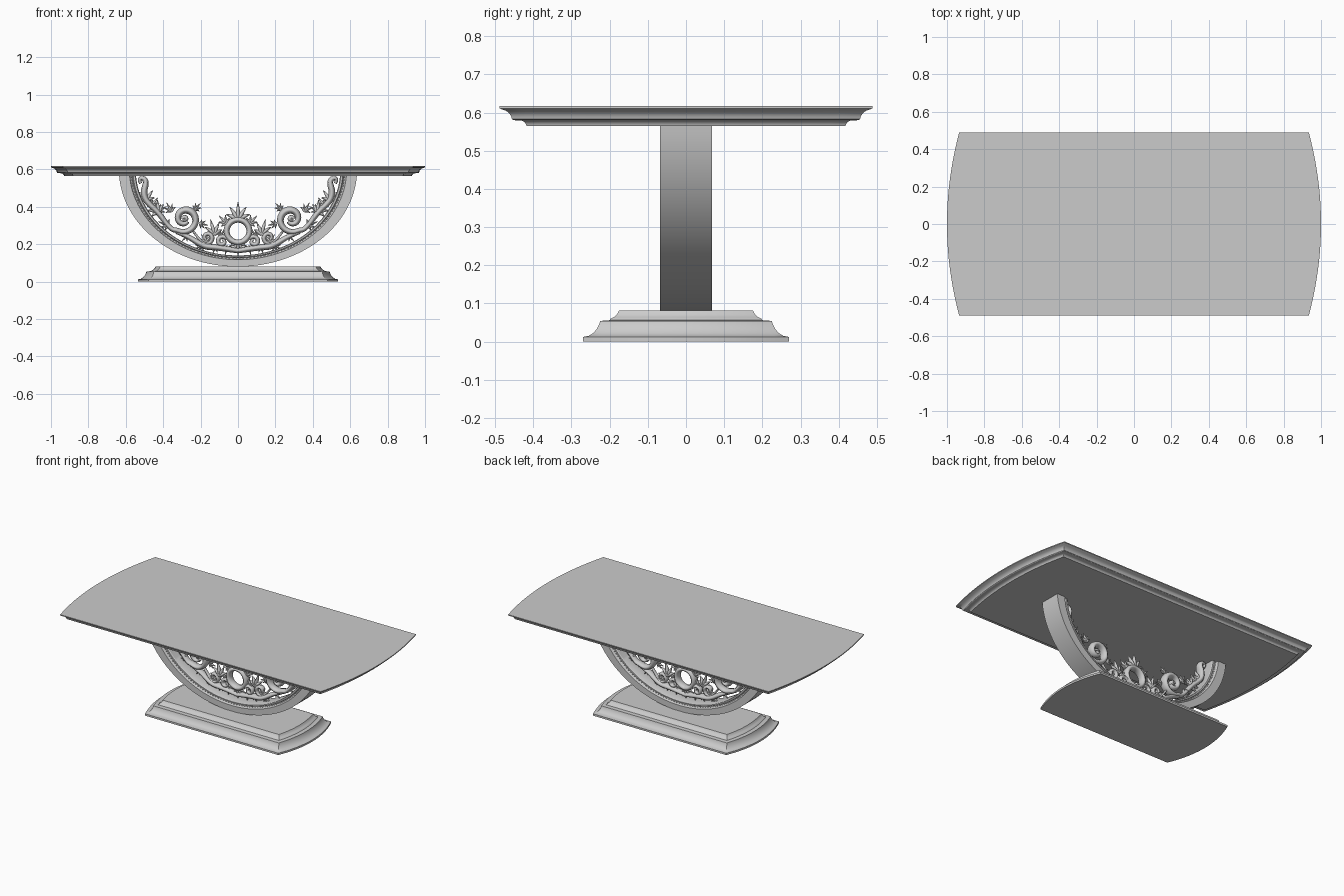
import bpy, bmesh
from math import sin, cos, pi, asin, radians
from mathutils import Matrix

if "Cube" in bpy.data.objects:
    bpy.data.objects.remove(bpy.data.objects["Cube"])


def finish(bm, name):
    bmesh.ops.recalc_face_normals(bm, faces=bm.faces[:])
    me = bpy.data.meshes.new(name)
    bm.to_mesh(me)
    bm.free()
    ob = bpy.data.objects.new(name, me)
    bpy.context.collection.objects.link(ob)
    bpy.ops.object.select_all(action='DESELECT')
    ob.select_set(True)
    bpy.context.view_layer.objects.active = ob
    bpy.ops.object.shade_smooth_by_angle(angle=radians(28))
    return ob


def loft(rings, name):
    """Skin closed rings of points and cap both ends."""
    bm = bmesh.new()
    vr = [[bm.verts.new(p) for p in ring] for ring in rings]
    n = len(vr[0])
    for a, b in zip(vr, vr[1:]):
        for i in range(n):
            j = (i + 1) % n
            bm.faces.new((a[i], a[j], b[j], b[i]))
    bm.faces.new(vr[0][::-1])
    bm.faces.new(vr[-1])
    return finish(bm, name)


def bowed_slab(name, half_x, sag, profile, n=20):
    """Moulded slab with straight long sides and bowed ends; profile is (half_y, z)."""
    y0 = profile[0][0] if profile[0][0] > profile[-1][0] else profile[-1][0]
    rings = []
    for hy, z in profile:
        hx = half_x - (y0 - hy)
        ring = []
        for s in (1, -1):
            for i in range(n + 1):
                u = -1 + 2 * i / n
                ring.append((s * (hx - sag * (u * hy / y0) ** 2), s * u * hy, z))
        rings.append(ring)
    return loft(rings, name)


# Table top and plinth
bowed_slab("table_top", 1.0, 0.065, [
    (.418, .565), (.419, .569), (.423, .575), (.430, .579), (.452, .580), (.456, .583),
    (.458, .590), (.463, .598), (.472, .605), (.482, .608), (.488, .611), (.488, .617)])
bowed_slab("base_plinth", 0.535, 0.057, [
    (.270, 0), (.270, .012), (.255, .015), (.243, .022), (.233, .034), (.227, .046),
    (.225, .054), (.200, .056), (.197, .060), (.189, .064), (.181, .071), (.176, .081)])

# U-shaped arch pedestal with moulded inner rim
CZ = 0.6


def arch_point(s, u):
    """s: 0 outer to 1 inner edge, u: 0..1 along the arch."""
    a, b = .637 - .09 * s, .52 - .06 * s
    t0 = asin(.033 / b)
    t = pi + t0 + (pi - 2 * t0) * u
    return a * cos(t), CZ + b * sin(t)


half = [(0, .068), (.62, .068), (.66, .058), (.78, .050), (.84, .057), (.95, .057), (1, .050)]
section = half + [(s, -y) for s, y in reversed(half)]
rings = []
for i in range(73):
    rings.append([(arch_point(s, i / 72)[0], y, arch_point(s, i / 72)[1]) for s, y in section])
loft(rings, "arch_pedestal")

# Row of beads in the groove, both faces
bm = bmesh.new()
for i in range(90):
    x, z = arch_point(.74, (i + .5) / 90)
    for y in (-.051, .051):
        bmesh.ops.create_icosphere(bm, subdivisions=1, radius=.006,
                                   matrix=Matrix.Translation((x, y, z)))
finish(bm, "arch_beads")


# Carved ornament: tapered strokes gathered in curve objects
def carving(name, depth):
    cu = bpy.data.curves.new(name, 'CURVE')
    cu.dimensions = '3D'
    cu.bevel_depth = 1.0
    cu.bevel_resolution = 2
    cu.resolution_u = 4
    cu.use_fill_caps = True
    ob = bpy.data.objects.new(name, cu)
    ob.scale.y = depth
    bpy.context.collection.objects.link(ob)
    return cu


def stroke(cu, pts, r0, r1, r2, y=0, mirror=True):
    """Tapered tube through x,z points; r0 start, r1 middle, r2 end radius."""
    for sx in ((1, -1) if mirror else (1,)):
        sp = cu.splines.new('NURBS')
        sp.points.add(len(pts) - 1)
        for i, (p, (x, z)) in enumerate(zip(sp.points, pts)):
            u = i / (len(pts) - 1)
            p.co = (sx * x, y, z, 1)
            p.radius = r0 + (r1 - r0) * 2 * u if u < .5 else r1 + (r2 - r1) * (2 * u - 1)
        sp.order_u = min(4, len(pts))
        sp.use_endpoint_u = True


def spiral(cx, cz, ra, rb, a0, a1, n=16):
    out = []
    for i in range(n + 1):
        u = i / n
        a, r = radians(a0 + (a1 - a0) * u), ra + (rb - ra) * u
        out.append((cx + r * cos(a), cz + r * sin(a)))
    return out


def leaf(cu, x, z, ang, length, lobes=5, spread=110, mirror=True):
    """Fan of curling lobes, longest in the middle."""
    for k in range(lobes):
        f = 2 * k / (lobes - 1) - 1
        a = radians(ang + f * spread / 2)
        tip = a + f * .7
        L = length * (1 - .4 * abs(f))
        mid = (x + .55 * L * cos(a), z + .55 * L * sin(a))
        end = (mid[0] + .45 * L * cos(tip), mid[1] + .45 * L * sin(tip))
        stroke(cu, [(x, z), ((x + mid[0]) / 2, (z + mid[1]) / 2), mid, end],
               .1 * length, .17 * length, .02 * length, mirror=mirror)


# Main side scrolls: hooked top, stem and large volute
scrolls = carving("carved_scrolls", 1.7)
stroke(scrolls, [(.520, .525), (.535, .55), (.505, .56), (.487, .53), (.505, .49), (.50, .44),
                 (.46, .40), (.42, .365), (.39, .32)], .008, .018, .014)
stroke(scrolls, [(.44, .38), (.39, .32), (.355, .275)] + spiral(.285, .335, .075, .02, -50, -500, 22),
       .012, .020, .011)
stroke(scrolls, spiral(.285, .335, .014, .003, 0, 360, 8), .01, .012, .01)
# Lower S-scrolls running to the centre
stroke(scrolls, [(.33, .265), (.27, .245), (.22, .21), (.17, .185), (.12, .185), (.06, .175), (0, .165)],
       .010, .018, .014)
stroke(scrolls, [(.24, .27), (.215, .235)] + spiral(.165, .235, .038, .012, -20, -400), .006, .013, .009)
# Central open cartouche ring
stroke(scrolls, spiral(0, .270, .062, .062, -90, 270, 20), .016, .016, .016, mirror=False)
stroke(scrolls, spiral(.085, .215, .030, .010, 150, -260, 12), .012, .012, .008)

# Acanthus leaves: x, z, direction, length
leaves = carving("carved_leaves", 1.5)
for x, z, ang, length in [
        (.49, .43, 85, .085), (.465, .405, 130, .06), (.42, .37, 45, .085), (.43, .375, 150, .055),
        (.37, .30, 20, .06), (.355, .375, 60, .055), (.23, .385, 130, .045), (.205, .31, 190, .045),
        (.27, .25, -50, .045), (.20, .20, -80, .05), (.175, .21, 100, .06), (.125, .25, 75, .085),
        (.12, .19, -70, .045), (.06, .31, 45, .06), (.06, .19, -80, .05), (.095, .24, 120, .05)]:
    leaf(leaves, x, z, ang, length)
leaf(leaves, 0, .325, 90, .10, lobes=7, spread=150, mirror=False)
leaf(leaves, 0, .215, -90, .075, lobes=7, spread=150, mirror=False)
